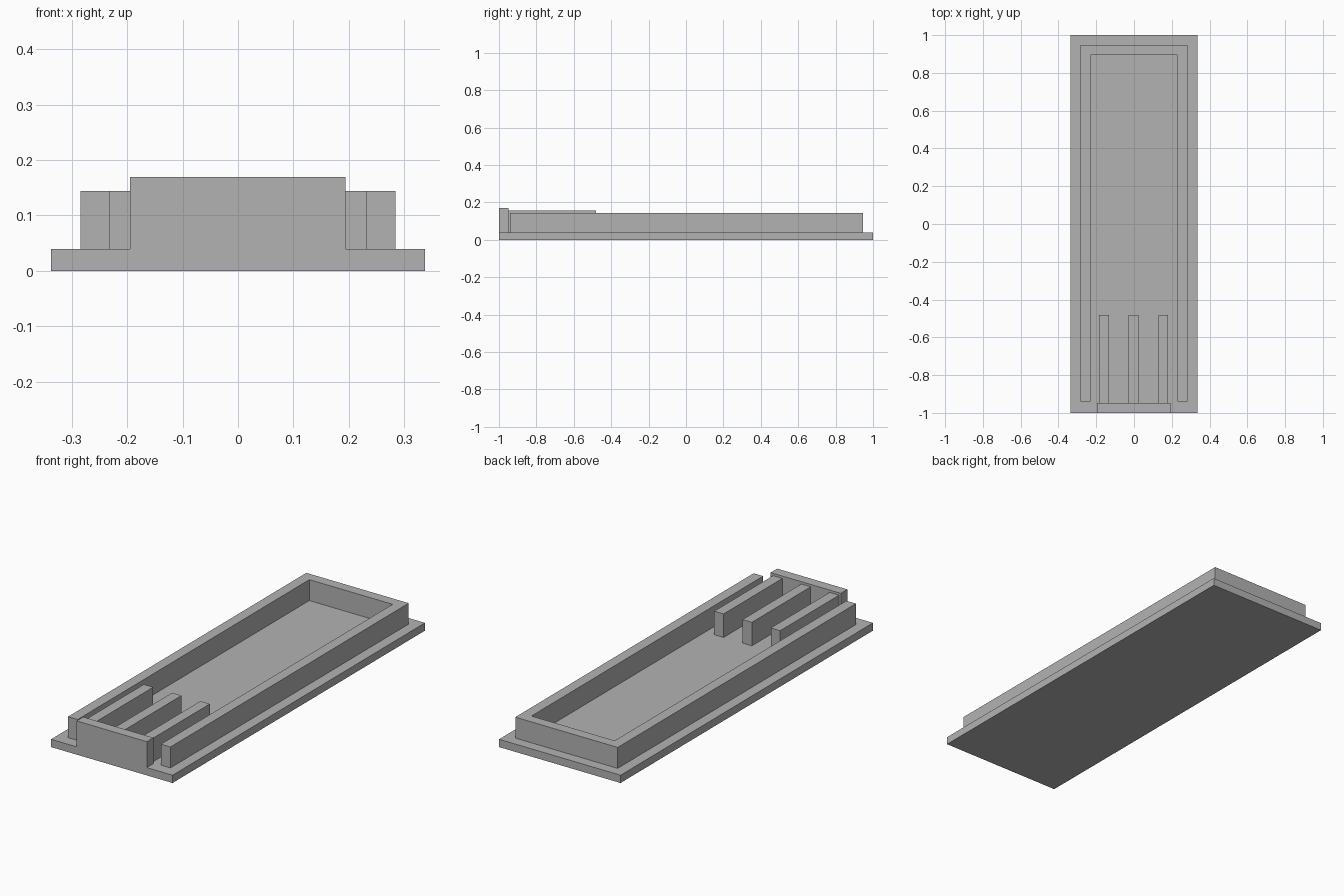
import bpy
import bmesh

cube = bpy.data.objects.get("Cube")
if cube:
    bpy.data.objects.remove(cube, do_unlink=True)

grey = bpy.data.materials.new("plain grey")
grey.use_nodes = True
colour = (0.45, 0.45, 0.45, 1)
grey.diffuse_color = colour
grey.node_tree.nodes["Principled BSDF"].inputs["Base Color"].default_value = colour


def prism(name, outline, z0, z1):
    """Extrude a flat outline straight up from z0 to z1."""
    bm = bmesh.new()
    face = bm.faces.new([bm.verts.new((x, y, z0)) for x, y in outline])
    top = bmesh.ops.extrude_face_region(bm, geom=[face])["geom"]
    bmesh.ops.translate(bm, vec=(0, 0, z1 - z0),
                        verts=[v for v in top if isinstance(v, bmesh.types.BMVert)])
    bmesh.ops.recalc_face_normals(bm, faces=bm.faces)
    mesh = bpy.data.meshes.new(name)
    bm.to_mesh(mesh)
    bm.free()
    mesh.materials.append(grey)
    obj = bpy.data.objects.new(name, mesh)
    bpy.context.collection.objects.link(obj)
    return obj


def box(name, x0, x1, y0, y1, z0, z1):
    return prism(name, [(x0, y0), (x1, y0), (x1, y1), (x0, y1)], z0, z1)


FLOOR = 0.039
PLATE_BACK = -0.948

# Base slab
box("base", -0.337, 0.337, -1, 1, 0, FLOOR)

# U-shaped wall, open at the front
half = [(0.231, -0.941), (0.284, -0.941), (0.284, 0.947), (0.231, 0.895)]
right_end, outer_front, outer_back, inner_back = half
mirror = [(-x, y) for x, y in half]
prism("surrounding_wall",
      [right_end, outer_front, outer_back,
       mirror[2], mirror[1], mirror[0], mirror[3], inner_back], FLOOR, 0.144)

# Front plate, flush with the base edge
box("front_plate", -0.195, 0.194, -1, PLATE_BACK, FLOOR, 0.169)

# Three ribs running back from the plate
for name, x in (("right_rib", -0.159), ("middle_rib", -0.002), ("left_rib", 0.155)):
    box(name, x - 0.026, x + 0.026, PLATE_BACK, -0.482, FLOOR, 0.157)
